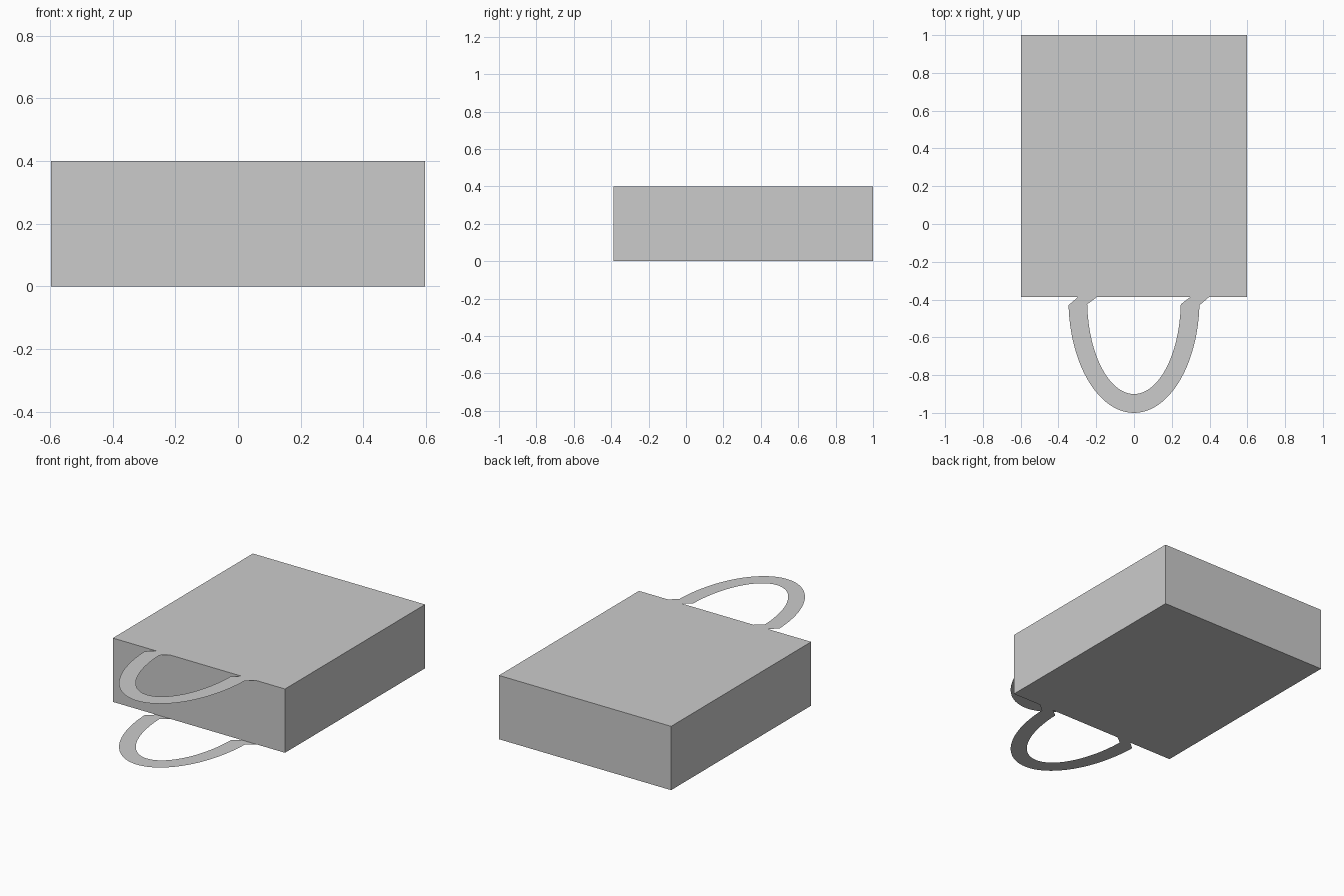
import bpy, bmesh, math

if "Cube" in bpy.data.objects:
    bpy.data.objects.remove(bpy.data.objects["Cube"])

W, FRONT, BACK, H = 0.597, -0.387, 1.0, 0.4


def add_object(name, bm):
    mesh = bpy.data.meshes.new(name)
    bm.to_mesh(mesh)
    bm.free()
    obj = bpy.data.objects.new(name, mesh)
    bpy.context.collection.objects.link(obj)
    return obj


# Bag body: thin-walled box lying down, mouth open towards the front
bm = bmesh.new()
bmesh.ops.create_cube(bm, size=1.0)
for v in bm.verts:
    v.co.x *= 2 * W
    v.co.y = BACK if v.co.y > 0 else FRONT
    v.co.z = H if v.co.z > 0 else 0.0
mouth = [f for f in bm.faces if all(v.co.y == FRONT for v in f.verts)]
bmesh.ops.delete(bm, geom=mouth, context='FACES_ONLY')
add_object("bag_body", bm)


# Handles: flat half-ellipse straps with slanted tabs at the bag mouth
def handle(name, z, flip):
    n = 48
    start = math.asin(0.05)
    pairs = [((-0.297, FRONT), (-0.197, FRONT))]
    for i in range(n + 1):
        a = math.pi + start + (math.pi - 2 * start) * i / n
        c, s = math.cos(a), math.sin(a)
        pairs.append(((0.347 * c, -0.4 + 0.6 * s), (0.248 * c, -0.4 + 0.5 * s)))
    pairs.append(((0.397, FRONT), (0.297, FRONT)))
    bm = bmesh.new()
    rows = [[bm.verts.new((x, y, z)) for x, y in p] for p in pairs]
    for (a, b), (c, d) in zip(rows, rows[1:]):
        f = bm.faces.new((a, c, d, b))
        if flip:
            f.normal_flip()
    add_object(name, bm)


handle("upper_handle", H, False)
handle("lower_handle", 0.0, True)
